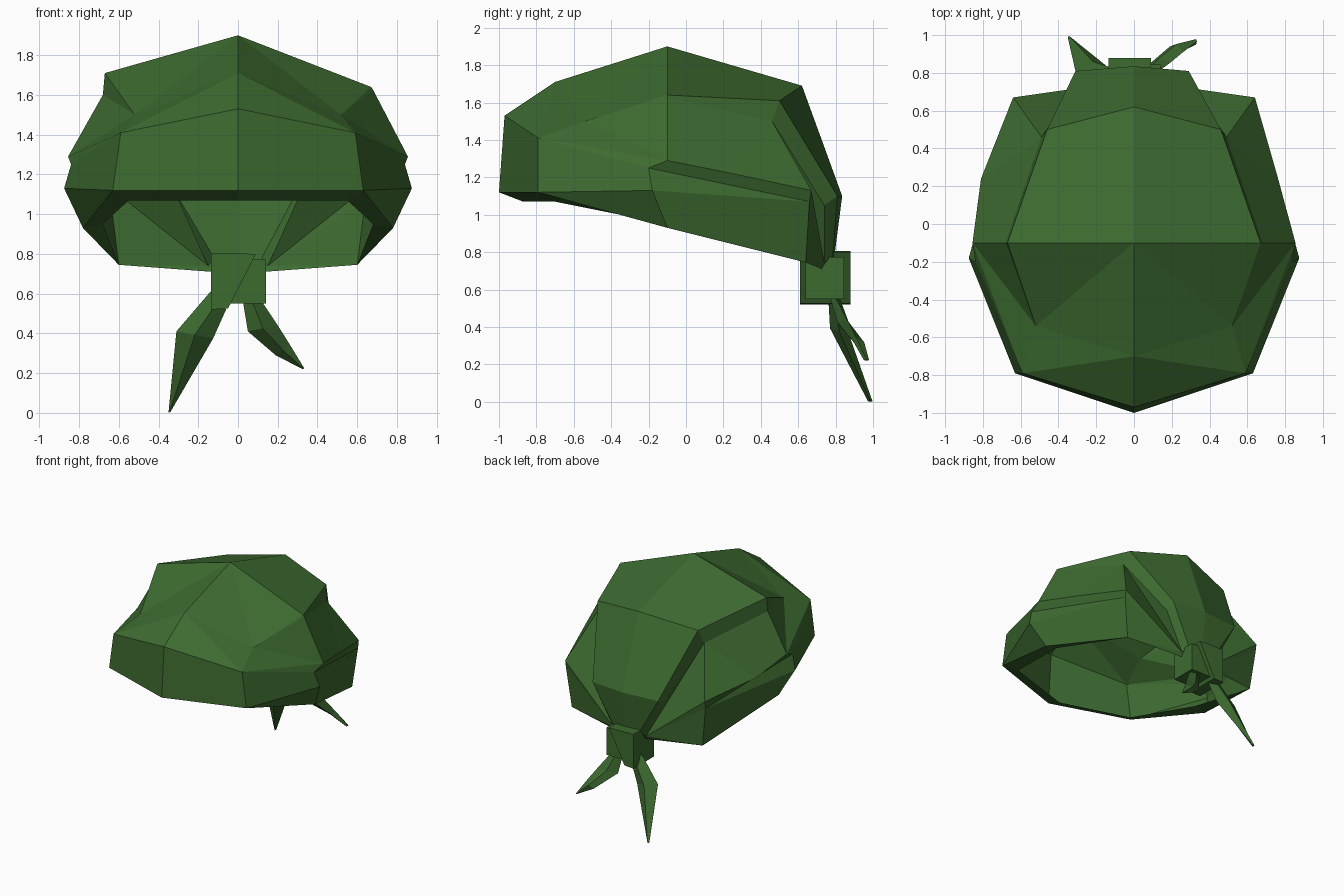
import bpy, bmesh
from mathutils import Vector

if "Cube" in bpy.data.objects:
    bpy.data.objects.remove(bpy.data.objects["Cube"])

green = bpy.data.materials.new("green_cloth")
green.diffuse_color = (0.047, 0.147, 0.03, 1)
green.use_nodes = True
green.node_tree.nodes["Principled BSDF"].inputs["Base Color"].default_value = green.diffuse_color


def finish(name, bm):
    bmesh.ops.remove_doubles(bm, verts=bm.verts, dist=0.0005)
    bmesh.ops.recalc_face_normals(bm, faces=bm.faces)
    me = bpy.data.meshes.new(name)
    bm.to_mesh(me)
    bm.free()
    me.materials.append(green)
    ob = bpy.data.objects.new(name, me)
    bpy.context.collection.objects.link(ob)
    return ob


def loft(name, rings):
    """Skin a list of equal-length closed rings and cap both ends."""
    bm = bmesh.new()
    rows = [[bm.verts.new(p) for p in r] for r in rings]
    for a, b in zip(rows, rows[1:]):
        for i in range(len(a)):
            j = (i + 1) % len(a)
            bm.faces.new((a[i], a[j], b[j], b[i]))
    bm.faces.new(rows[0])
    bm.faces.new(rows[-1])
    return finish(name, bm)


# Head cloth: half of the control points, mirrored below
pts = dict(
    # lower edge, side band and hem turned inwards (lower case)
    A0=(0, -1, 1.12), B0=(.63, -.79, 1.12), C0=(.78, -.1, .93), D0=(.6, .64, .745), E0=(0, .75, .70),
    C1=(.875, -.18, 1.13), D1=(.64, .66, 1.07), C2=(.84, -.2, 1.25),
    A3=(0, -.97, 1.53), B3=(.59, -.79, 1.41), C3=(.855, -.1, 1.29), M=(.76, .25, 1.22), D3=(.64, .67, 1.13),
    a=(0, -.87, 1.07), b=(.55, -.7, 1.07), c=(.68, -.1, .95),
    # crown and raised back panel
    T0=(0, -.7, 1.71), T1=(0, -.1, 1.9), T2=(0, .62, 1.69), F=(.52, -.54, 1.5),
    G=(.67, -.1, 1.64), P=(.68, -.1, 1.625), H=(.46, .5, 1.61), Q=(.49, .46, 1.5),
    I=(.29, .81, 1.1), I2=(.3, .74, 1.05), J=(0, .835, 1.1),
    N=(.12, .785, .78), O=(0, .79, .75), K=(.15, .74, .74))
faces = """A0 B0 B3 A3;B0 C1 C2 B3;B0 C0 C1;B3 C2 C3;C0 D0 D1 C1;C1 D1 C2;C2 D1 D3 M C3
A3 B3 T0;B3 F T0;B3 C3 F;T0 F T1;F G T1;F C3 P;F P G;G H T2 T1;G P Q H;P C3 M Q;M D3 Q
H I J T2;H Q I2 I;Q D3 K;Q K I2;D3 D1 K;D1 D0 K;D0 E0 K;I N O J;I I2 K N;N K E0 O
A0 a b B0;B0 b c C0;C0 c D0"""

bm = bmesh.new()
for s in (1, -1):
    side = dict(pts)
    if s < 0:  # the fold stands a little prouder on this side
        side.update(G=(.67, -.1, 1.71), P=(.68, -.1, 1.60), M=(.81, .24, 1.21), I=(.31, .81, 1.1))
    for f in faces.replace("\n", ";").split(";"):
        bm.faces.new([bm.verts.new((s * side[k][0], *side[k][1:])) for k in f.split()])
finish("head_cloth", bm)


# Knot: a large wrap with a slanted end and a smaller core
def yz(x_top, x_bottom, y0, y1, z0, z1):
    return [(x_bottom, y0, z0), (x_bottom, y1, z0), (x_top, y1, z1), (x_top, y0, z1)]


loft("knot_wrap", [yz(-.135, -.135, .61, .88, .52, .805), yz(.09, -.05, .61, .88, .525, .80)])
loft("knot_core", [yz(-.1, -.1, .64, .845, .55, .775), yz(.14, .14, .64, .845, .55, .775)])


# Tails: diamond sections (left, front, right, back) narrowing to a tip
def tail(name, sections):
    rings = []
    for left, right, thick in sections:
        l, r = Vector(left), Vector(right)
        mid, d = (l + r) / 2, Vector((0, thick, 0))
        rings.append([l, mid - d, r, mid + d])
    loft(name, rings)


tail("long_tail", [
    ((-.13, .78, .62), (-.06, .80, .52), .03),
    ((-.31, .81, .41), (-.125, .82, .375), .045),
    ((-.35, .985, .0), (-.34, .985, .005), .012)])
tail("short_tail", [
    ((.025, .79, .56), (.12, .80, .56), .025),
    ((.05, .82, .41), (.2, .86, .44), .03),
    ((.19, .94, .29), (.26, .91, .345), .028),
    ((.325, .965, .22), (.333, .965, .225), .014)])
